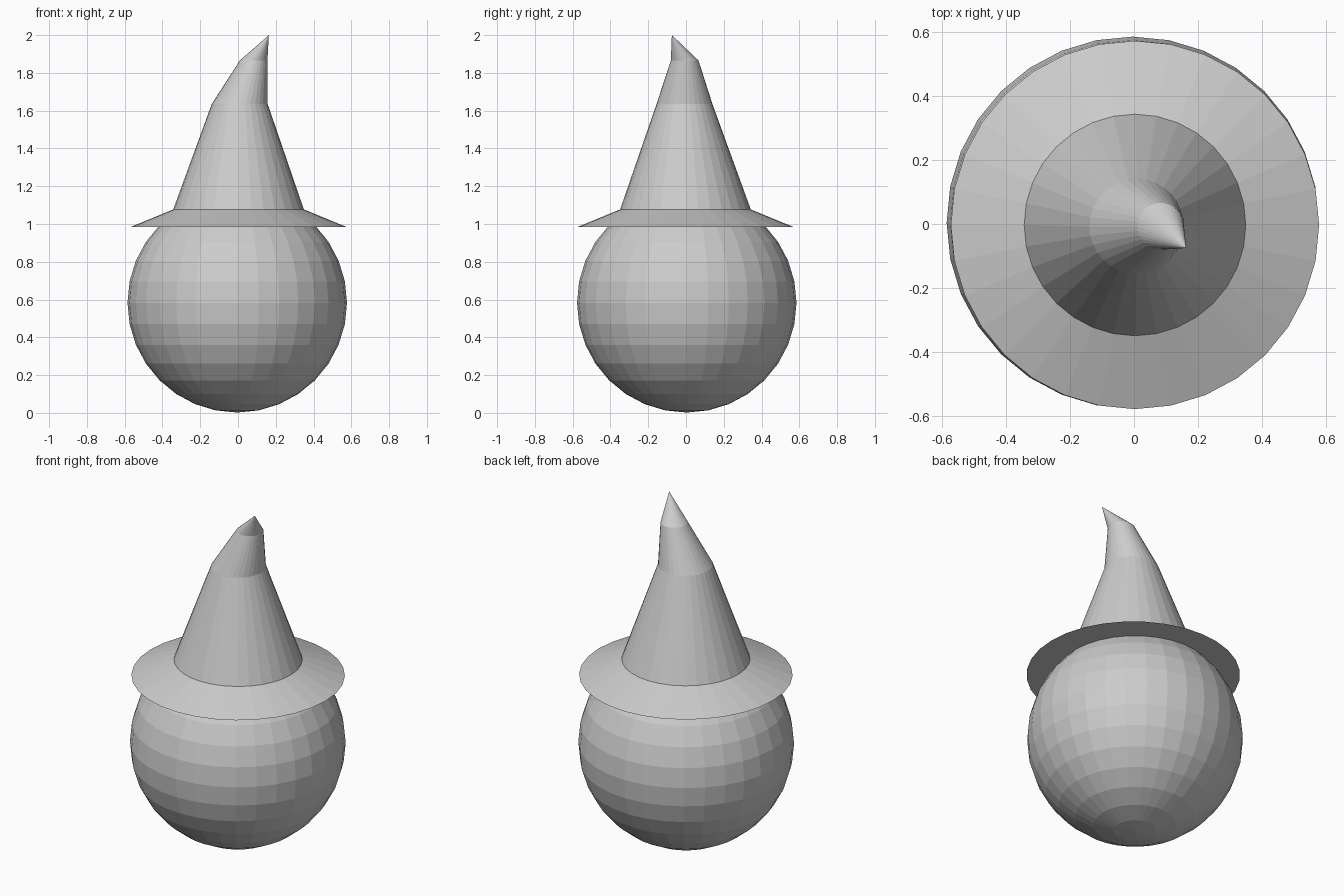
import bpy
import bmesh
from math import sin, cos, tau

cube = bpy.data.objects.get("Cube")
if cube:
    bpy.data.objects.remove(cube, do_unlink=True)

SIDES = 32

# One flat colour for everything
grey = bpy.data.materials.new("light_grey")
grey.use_nodes = True
colour = (0.6, 0.6, 0.6, 1)
grey.diffuse_color = colour
grey.node_tree.nodes["Principled BSDF"].inputs["Base Color"].default_value = colour


def add_object(name, bm):
    bmesh.ops.recalc_face_normals(bm, faces=bm.faces)
    mesh = bpy.data.meshes.new(name)
    bm.to_mesh(mesh)
    bm.free()
    mesh.materials.append(grey)
    obj = bpy.data.objects.new(name, mesh)
    bpy.context.collection.objects.link(obj)
    return obj


def ring(bm, x, y, z, radius):
    return [bm.verts.new((x + radius * sin(tau * i / SIDES),
                          y + radius * cos(tau * i / SIDES), z))
            for i in range(SIDES)]


def bridge(bm, lower, upper):
    for i in range(SIDES):
        j = (i + 1) % SIDES
        bm.faces.new((lower[i], lower[j], upper[j], upper[i]))


# Round faceted head
bm = bmesh.new()
bmesh.ops.create_uvsphere(bm, u_segments=SIDES, v_segments=16, radius=0.581)
head = add_object("head", bm)
head.location = (-0.004, 0.004, 0.583)

# Bent pointed hat: brim edge, crown base, two bends and the tip
bm = bmesh.new()
sections = [(0.003, -0.003, 0.983, 0.575),
            (0.003, -0.003, 1.077, 0.346),
            (0.009, -0.008, 1.635, 0.148),
            (0.083, -0.007, 1.866, 0.073)]
rings = [ring(bm, *s) for s in sections]
for lower, upper in zip(rings, rings[1:]):
    bridge(bm, lower, upper)
bm.faces.new(rings[0])
tip = bm.verts.new((0.163, -0.075, 2.0))
for i in range(SIDES):
    bm.faces.new((rings[-1][i], rings[-1][(i + 1) % SIDES], tip))
add_object("pointed_hat", bm)
